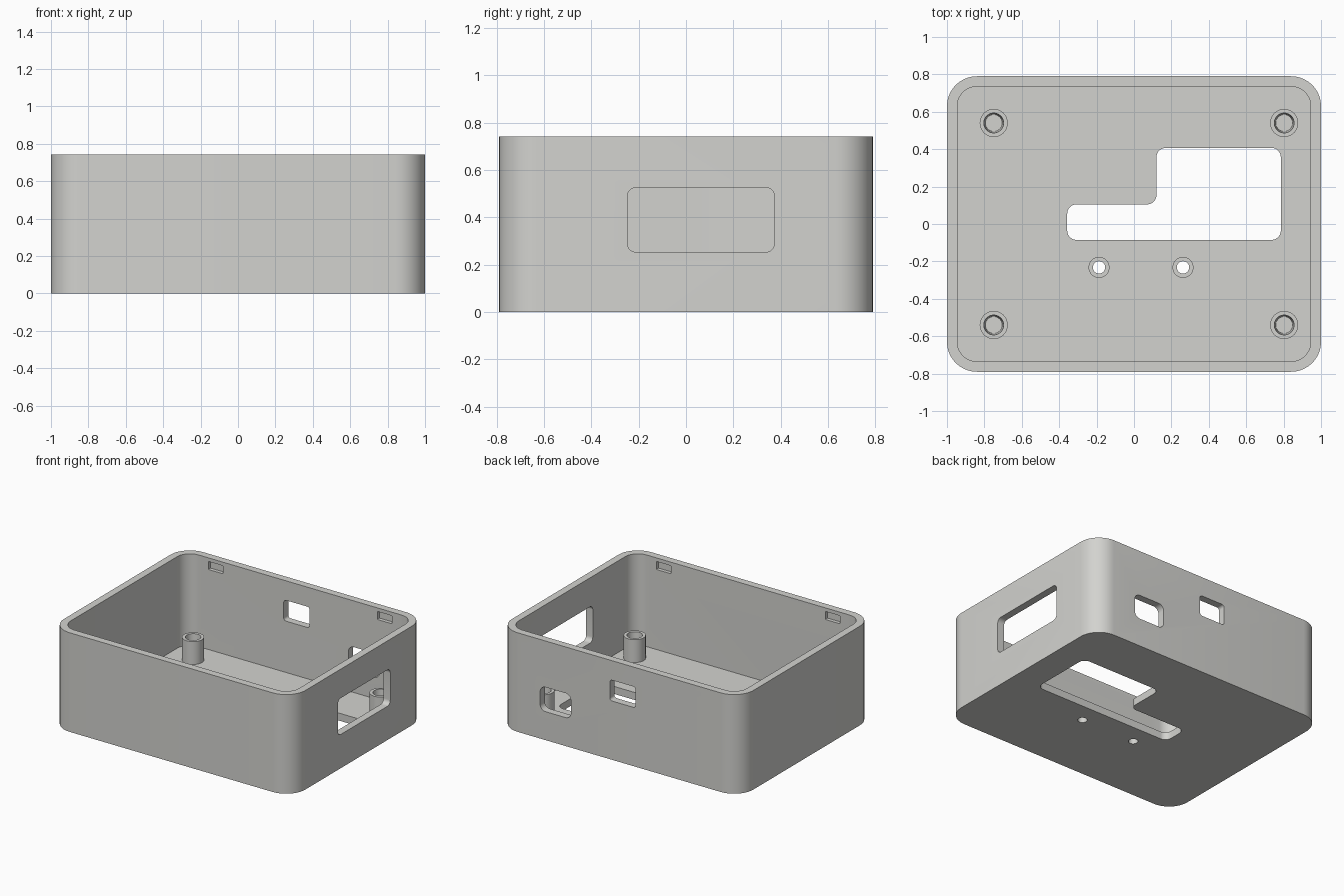
import bpy, bmesh, math
from mathutils import Matrix, Vector

if "Cube" in bpy.data.objects:
    bpy.data.objects.remove(bpy.data.objects["Cube"])

W, D, H = 2.0, 1.58, 0.742      # outer size
T, R = 0.055, 0.16              # wall thickness, outer corner radius
FLOOR = 0.056

mat = bpy.data.materials.new("light_warm_grey_plastic")
mat.diffuse_color = (0.65, 0.65, 0.625, 1)
mat.use_nodes = True
mat.node_tree.nodes["Principled BSDF"].inputs["Base Color"].default_value = mat.diffuse_color


def rounded(corners, radius, steps=10):
    """Round each corner of an outline with a tangent arc (convex or concave)."""
    pts = [Vector(c) for c in corners]
    out = []
    for i, p in enumerate(pts):
        a = (pts[i - 1] - p).normalized()
        b = (pts[(i + 1) % len(pts)] - p).normalized()
        c = p + (a + b) * radius            # arc centre of a right-angled corner
        for k in range(steps + 1):
            t = k / steps * math.pi / 2
            out.append(c - b * radius * math.cos(t) - a * radius * math.sin(t))
    return out


def rect(x0, x1, y0, y1, radius):
    return rounded([(x0, y0), (x1, y0), (x1, y1), (x0, y1)], radius)


def circle(x, y, r, n=40):
    return [Vector((x + r * math.cos(2 * math.pi * i / n),
                    y + r * math.sin(2 * math.pi * i / n))) for i in range(n)]


def finish(bm, name):
    bmesh.ops.recalc_face_normals(bm, faces=bm.faces[:])
    me = bpy.data.meshes.new(name)
    bm.to_mesh(me)
    bm.free()
    me.materials.append(mat)
    ob = bpy.data.objects.new(name, me)
    bpy.context.collection.objects.link(ob)
    return ob


def prism(name, outline, lo, hi, axis="z"):
    """Extrude an outline along an axis; side outlines are (x, z) or (y, z)."""
    place = {"z": lambda p, h: (p.x, p.y, h),
             "y": lambda p, h: (p.x, h, p.y),
             "x": lambda p, h: (h, p.x, p.y)}[axis]
    bm = bmesh.new()
    low = [bm.verts.new(place(p, lo)) for p in outline]
    top = [bm.verts.new(place(p, hi)) for p in outline]
    bm.faces.new(low)
    bm.faces.new(top)
    n = len(outline)
    for i in range(n):
        j = (i + 1) % n
        bm.faces.new((low[i], low[j], top[j], top[i]))
    return finish(bm, name)


def lathe(name, profile, x, y, n=40):
    """Spin an (r, z) profile into a post at x, y."""
    bm = bmesh.new()
    vs = [bm.verts.new((r, 0, z)) for r, z in profile]
    edges = [bm.edges.new(e) for e in zip(vs, vs[1:])]
    bmesh.ops.spin(bm, geom=vs + edges, axis=(0, 0, 1), cent=(0, 0, 0),
                   angle=2 * math.pi, steps=n, use_merge=True)
    bmesh.ops.remove_doubles(bm, verts=bm.verts[:], dist=1e-5)
    bmesh.ops.transform(bm, matrix=Matrix.Translation((x, y, 0)), verts=bm.verts[:])
    return finish(bm, name)


def smooth(ob):
    bpy.ops.object.select_all(action="DESELECT")
    ob.select_set(True)
    bpy.context.view_layer.objects.active = ob
    bpy.ops.object.shade_smooth_by_angle(angle=math.radians(30))


# Enclosure body and everything cut out of it
body = prism("enclosure_body", rect(-W / 2, W / 2, -D / 2, D / 2, R), 0, H)
ix, iy = W / 2 - T, D / 2 - T
cutters = [prism("cavity", rect(-ix, ix, -iy, iy, R - T), FLOOR, H + 0.2)]

# Stepped floor opening
cutters.append(prism("floor_opening", rounded(
    [(-0.357, -0.085), (0.785, -0.085), (0.785, 0.407), (0.12, 0.407),
     (0.12, 0.105), (-0.357, 0.105)], 0.05), -0.1, 0.2))

# Floor screw holes
SCREWS = [(-0.187, -0.232), (0.262, -0.232)]
for x, y in SCREWS:
    cutters.append(prism("screw_hole", circle(x, y, 0.033), -0.1, 0.2))

# Right side window and two back ports
cutters.append(prism("side_window", rect(-0.247, 0.373, 0.253, 0.525, 0.035), 0.85, 1.1, "x"))
cutters.append(prism("round_port", rect(0.40, 0.655, 0.213, 0.396, 0.045), 0.65, 0.9, "y"))
cutters.append(prism("square_port", rect(-0.136, 0.078, 0.440, 0.596, 0.02), 0.65, 0.9, "y"))

# Blind snap slots inside the front and back walls
for sx in (-1, 1):
    for sy in (-1, 1):
        lo, hi = sorted((sy * (iy - 0.05), sy * (iy + 0.027)))
        cutters.append(prism("snap_slot", rect(sx * 0.70 - 0.061, sx * 0.70 + 0.061,
                                               0.655, 0.715, 0.004), lo, hi, "y"))

for c in cutters:
    c.hide_render = True
    m = body.modifiers.new("cut", "BOOLEAN")
    m.operation, m.solver, m.object = "DIFFERENCE", "EXACT", c
bpy.context.view_layer.update()
cut = bpy.data.meshes.new_from_object(
    body.evaluated_get(bpy.context.evaluated_depsgraph_get()))
body.modifiers.clear()
body.data = cut
for c in cutters:
    bpy.data.objects.remove(c)
smooth(body)

# Corner posts with tapered blind holes
for x in (-0.75, 0.803):
    for y in (-0.54, 0.54):
        smooth(lathe("corner_post", [(0.075, FLOOR), (0.075, 0.227), (0.053, 0.227),
                                     (0.045, 0.075), (0, 0.075)], x, y))

# Low bosses around the floor screw holes
for x, y in SCREWS:
    smooth(lathe("screw_boss", [(0.056, FLOOR), (0.056, 0.11), (0.033, 0.11),
                                (0.033, FLOOR)], x, y))
